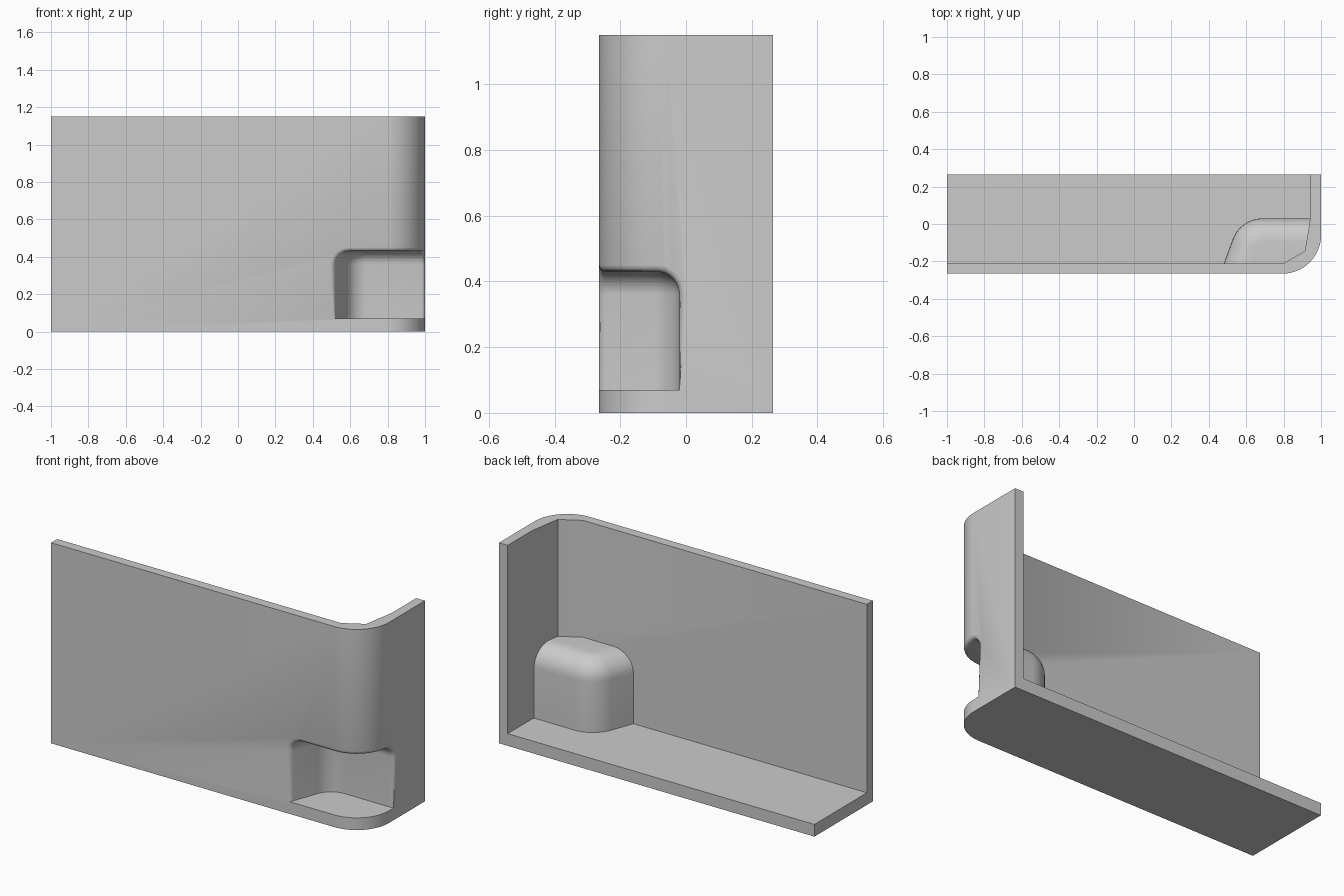
import bpy, bmesh, math
from mathutils import Vector

cube = bpy.data.objects.get("Cube")
if cube:
    bpy.data.objects.remove(cube)

FRONT, BACK, HEIGHT, FLOOR = -0.265, 0.265, 1.15, 0.07
RADIUS = 0.205                       # outer corner of the wall
CENTRE = Vector((1 - RADIUS, FRONT + RADIUS))

grey = bpy.data.materials.new("plain grey")
grey.use_nodes = True
grey.diffuse_color = (0.6, 0.6, 0.6, 1)
grey.node_tree.nodes["Principled BSDF"].inputs["Base Color"].default_value = grey.diffuse_color


def loft(name, rings):
    """Closed solid from stacked (outline, z) rings."""
    bm = bmesh.new()
    loops = [[bm.verts.new((x, y, z)) for x, y in outline] for outline, z in rings]
    for a, b in zip(loops, loops[1:]):
        for i in range(len(a)):
            j = (i + 1) % len(a)
            bm.faces.new((a[i], a[j], b[j], b[i]))
    bm.faces.new(loops[0])
    bm.faces.new(loops[-1])
    bmesh.ops.recalc_face_normals(bm, faces=bm.faces)
    mesh = bpy.data.meshes.new(name)
    bm.to_mesh(mesh)
    bm.free()
    obj = bpy.data.objects.new(name, mesh)
    bpy.context.collection.objects.link(obj)
    return obj


def cut(obj, cutter):
    mod = obj.modifiers.new("cut", 'BOOLEAN')
    mod.operation, mod.solver, mod.object = 'DIFFERENCE', 'EXACT', cutter
    bpy.context.view_layer.update()
    mesh = bpy.data.meshes.new_from_object(obj.evaluated_get(bpy.context.evaluated_depsgraph_get()))
    obj.modifiers.clear()
    obj.data = mesh
    bpy.data.objects.remove(cutter)


def niche_outline(inset, right, front, steps=12):
    """Plan of the niche: slanted left side, rounded back-left corner."""
    slope = 0.37
    x, y = 0.569 + inset * (1.1 - slope), 0.03 - inset
    r = 0.17 - inset
    # arc tangent to the back edge and to the slanted side
    turn = math.atan2(1, slope)
    run = r / math.tan((math.pi - turn) / 2)
    cx, cy = x + run, y - r
    arc = [(cx + r * math.cos(t), cy + r * math.sin(t))
           for t in (math.pi / 2 + turn * i / steps for i in range(steps + 1))]
    return [(right, front), (right, y)] + arc + [(x - slope * (y - front), front)]


def niche(name, shell, base, right, front, steps=8):
    """Niche volume with a rounded roof; shell is the inward offset."""
    top, r = 0.48 - shell, 0.12 - shell
    rings = [(niche_outline(shell, right, front), base)]
    for i in range(steps + 1):
        t = math.pi / 2 * i / steps
        rings.append((niche_outline(shell + r * (1 - math.cos(t)), right, front),
                      top - r + r * math.sin(t)))
    return loft(name, rings)


# Outer block with rounded front corner
arc = [(CENTRE.x + RADIUS * math.sin(t), CENTRE.y - RADIUS * math.cos(t))
       for t in (math.pi / 2 * i / 16 for i in range(17))]
outer = [(-1, BACK), (-1, FRONT)] + arc + [(1, BACK)]
wall = loft("corner_wall_with_niche", [(outer, 0), (outer, HEIGHT)])

# Open interior, leaving the bulge around the niche standing
inner = [(-1.2, 0.5), (-1.2, -0.21), (0.8, -0.21), (0.914, -0.144), (0.945, 0.045), (0.945, 0.5)]
room = loft("room_cutter", [(inner, FLOOR), (inner, HEIGHT + 0.2)])
cut(room, niche("bulge_cutter", 0, 0, 1.2, -0.4))
cut(wall, room)

# Hollow niche through the corner
cut(wall, niche("niche_cutter", 0.05, FLOOR, 1.2, -0.4))


def on_outside(v):
    d = v.co.xy - CENTRE
    if d.x > 0 and d.y < 0:
        return abs(d.length - RADIUS) < 0.002
    return abs(v.co.y - FRONT) < 0.001 or abs(v.co.x - 1) < 0.001


# Soft lip around the mouth of the niche
bm = bmesh.new()
bm.from_mesh(wall.data)
bmesh.ops.remove_doubles(bm, verts=bm.verts, dist=0.0005)
lip = []
for e in bm.edges:
    mid = (e.verts[0].co + e.verts[1].co) / 2
    if FLOOR + 0.005 < mid.z < 0.6 and mid.x > 0.4 and mid.y < 0.1 and len(e.link_faces) == 2:
        sides = [all(on_outside(v) for v in f.verts) for f in e.link_faces]
        if sides[0] != sides[1] and all(on_outside(v) for v in e.verts):
            lip.append(e)
bmesh.ops.bevel(bm, geom=lip, offset=0.02, segments=3, profile=0.5,
                affect='EDGES', clamp_overlap=False)
bm.to_mesh(wall.data)
bm.free()

wall.data.materials.clear()
wall.data.materials.append(grey)
for p in wall.data.polygons:
    p.material_index = 0

bpy.ops.object.select_all(action='DESELECT')
wall.select_set(True)
bpy.context.view_layer.objects.active = wall
bpy.ops.object.shade_smooth_by_angle(angle=math.radians(35))
